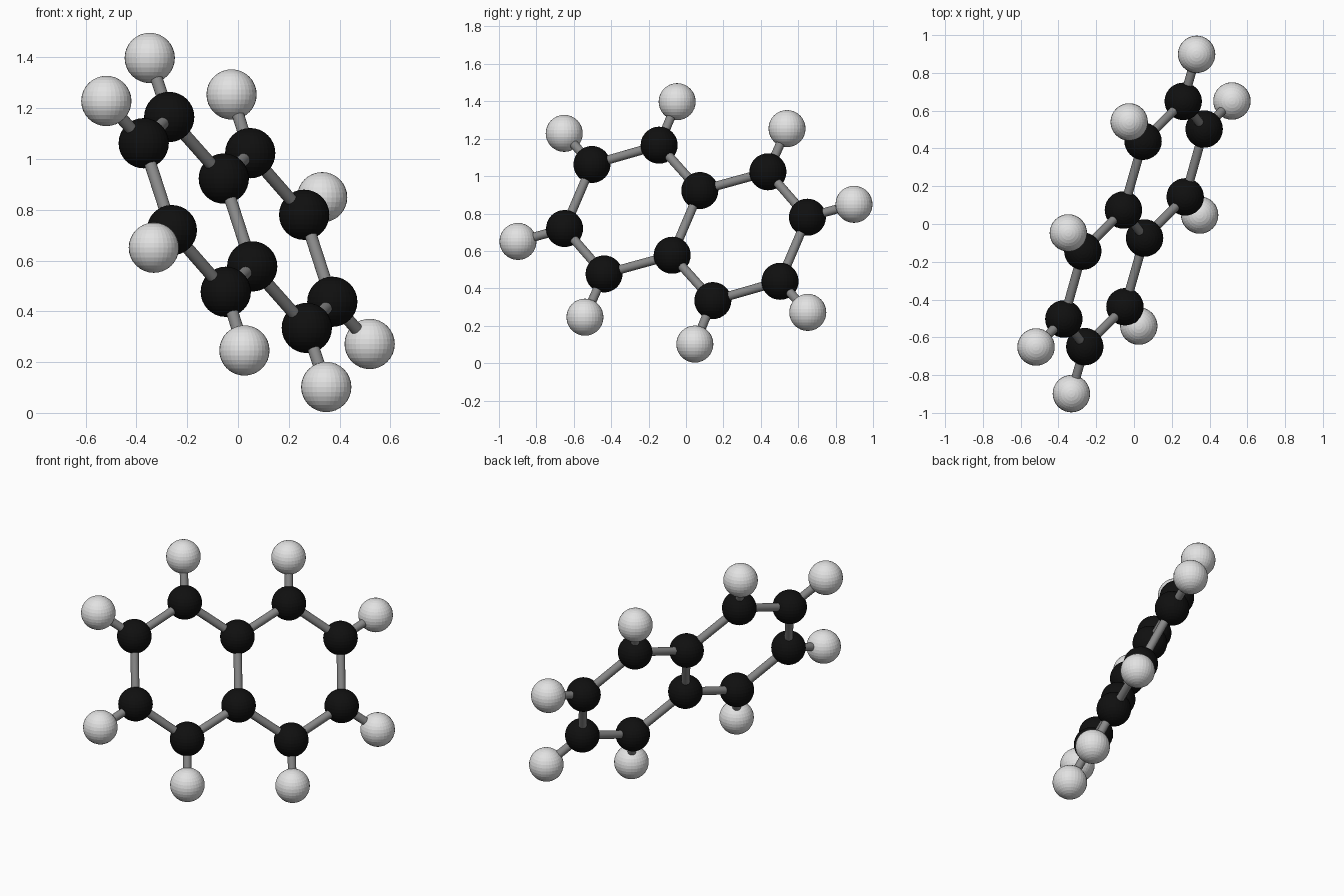
import bpy
from mathutils import Vector

if "Cube" in bpy.data.objects:
    bpy.data.objects.remove(bpy.data.objects["Cube"])

# In-plane axes: ALONG points to a ring centre, UP is half of the shared bond
CENTRE = Vector((0, 0, 0.75))
ALONG = Vector((0.158, 0.288, -0.0705))
UP = Vector((-0.056, 0.074, 0.173))
BALL_R, BOND_R = 0.099, 0.024


def material(name, v):
    m = bpy.data.materials.new(name)
    m.diffuse_color = (v, v, v, 1)
    m.use_nodes = True
    m.node_tree.nodes["Principled BSDF"].inputs["Base Color"].default_value = m.diffuse_color
    return m


black = material("black", 0.005)
white = material("light grey", 0.76)
grey = material("mid grey", 0.25)


def point(a, b):
    return CENTRE + ALONG * a + UP * b


def ball(name, p, mat):
    bpy.ops.mesh.primitive_uv_sphere_add(segments=32, ring_count=16, radius=BALL_R, location=p)
    ob = bpy.context.object
    ob.name = name
    ob.data.materials.append(mat)


def bond(p, q):
    d = q - p
    bpy.ops.mesh.primitive_cylinder_add(vertices=32, radius=BOND_R, depth=d.length, location=(p + q) / 2)
    ob = bpy.context.object
    ob.name = "bond_rod"
    ob.rotation_mode = 'QUATERNION'
    ob.rotation_quaternion = d.to_track_quat('Z', 'Y')
    ob.data.materials.append(grey)
    bpy.ops.object.shade_smooth_by_angle()


# Two shared atoms and the bond between the rings
shared = {t: point(0, t) for t in (1, -1)}
for p in shared.values():
    ball("carbon_ball", p, black)
bond(shared[1], shared[-1])

# Each ring: mirrored upper and lower halves, joined by an outer bond
for s in (1, -1):
    for t in (1, -1):
        inner, outer = point(1.01 * s, 1.99 * t), point(2 * s, 0.99 * t)
        h_inner, h_outer = point(1.02 * s, 3.33 * t), point(2.69 * s, 1.67 * t)
        for p in (inner, outer):
            ball("carbon_ball", p, black)
        for p in (h_inner, h_outer):
            ball("hydrogen_ball", p, white)
        bond(shared[t], inner)
        bond(inner, outer)
        bond(inner, h_inner)
        bond(outer, h_outer)
    bond(point(2 * s, 0.99), point(2 * s, -0.99))
